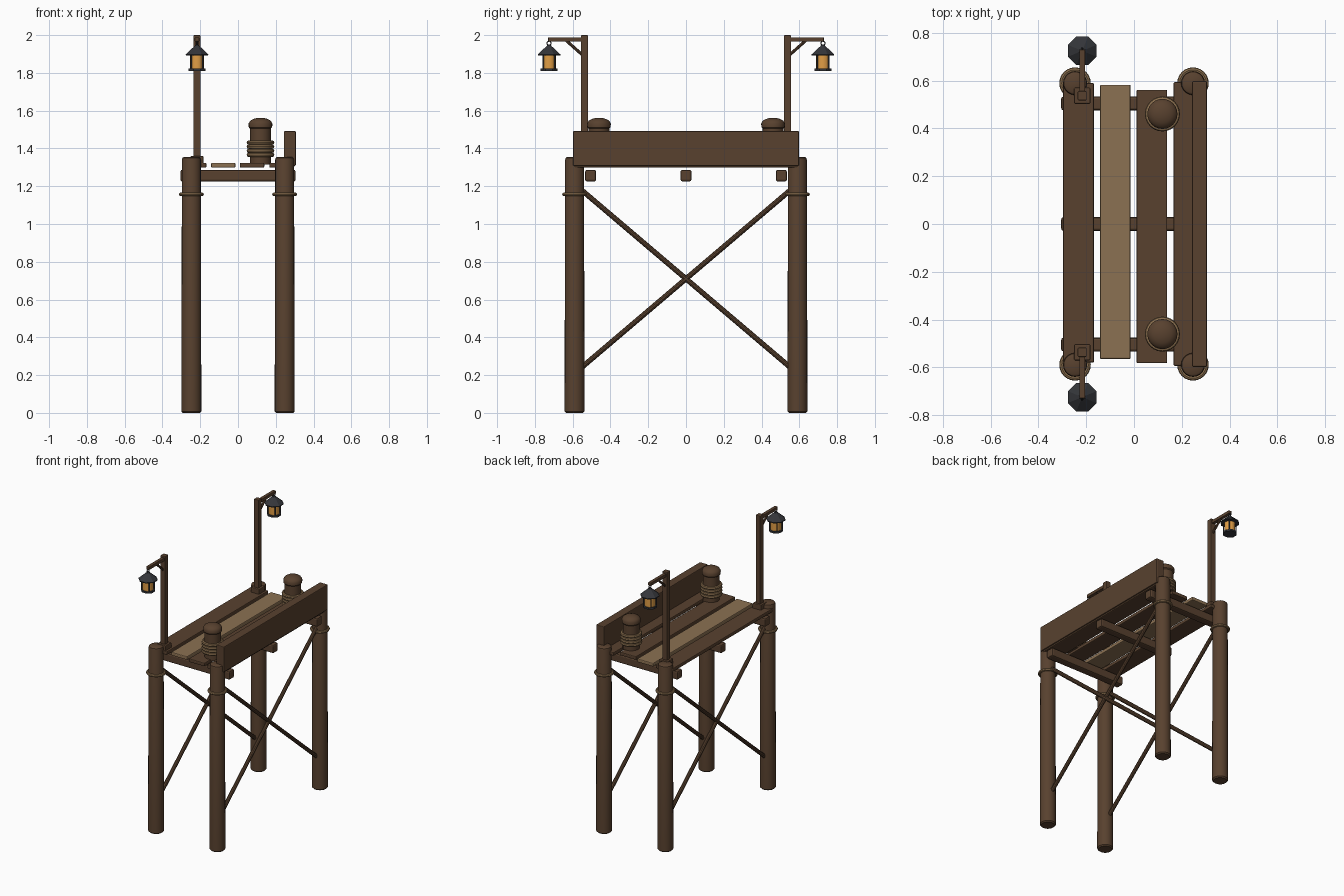
import bpy, bmesh, math
from mathutils import Vector

if "Cube" in bpy.data.objects:
    bpy.data.objects.remove(bpy.data.objects["Cube"])


def material(name, rgb):
    m = bpy.data.materials.new(name)
    m.diffuse_color = (*rgb, 1)
    m.use_nodes = True
    m.node_tree.nodes["Principled BSDF"].inputs["Base Color"].default_value = m.diffuse_color
    return m


TIMBER = material("dark timber", (0.098, 0.053, 0.028))
PALE = material("pale timber", (0.26, 0.165, 0.085))
ROPE = material("rope", (0.25, 0.155, 0.075))
IRON = material("dark iron", (0.035, 0.037, 0.043))
AMBER = material("amber glass", (0.75, 0.34, 0.06))


def finish(ob, name, mat, smooth=True):
    ob.name = name
    ob.data.materials.append(mat)
    if smooth:
        bpy.ops.object.shade_smooth_by_angle(angle=math.radians(35))
    return ob


def box(name, lo, hi, mat, bevel=0.005):
    """Bevelled box between two corners."""
    lo, hi = Vector(lo), Vector(hi)
    bpy.ops.mesh.primitive_cube_add(size=1, location=(lo + hi) / 2)
    ob = bpy.context.object
    ob.scale = hi - lo
    bpy.ops.object.transform_apply(location=False, rotation=False, scale=True)
    if bevel:
        b = ob.modifiers.new("bevel", 'BEVEL')
        b.width, b.segments = bevel, 2
    return finish(ob, name, mat, False)


def lathe(name, profile, centre, mat, sides=20, turn=0.0):
    """Spin (radius, z) points around a vertical axis, capping both ends."""
    bm = bmesh.new()
    rings = []
    for r, z in profile:
        rings.append([bm.verts.new((r * math.cos(turn + math.tau * i / sides),
                                    r * math.sin(turn + math.tau * i / sides), z))
                      for i in range(sides)])
    for a, b in zip(rings, rings[1:]):
        for i in range(sides):
            j = (i + 1) % sides
            bm.faces.new((a[i], a[j], b[j], b[i]))
    bm.faces.new(rings[0][::-1])
    bm.faces.new(rings[-1])
    me = bpy.data.meshes.new(name)
    bm.to_mesh(me)
    bm.free()
    ob = bpy.data.objects.new(name, me)
    bpy.context.collection.objects.link(ob)
    bpy.ops.object.select_all(action='DESELECT')
    ob.select_set(True)
    bpy.context.view_layer.objects.active = ob
    ob.location = (centre[0], centre[1], 0)
    return finish(ob, name, mat, sides > 8)


def rod(name, a, b, radius, mat, sides=10):
    """Round bar between two points."""
    a, b = Vector(a), Vector(b)
    bpy.ops.mesh.primitive_cylinder_add(vertices=sides, radius=radius, depth=(b - a).length,
                                        location=(a + b) / 2)
    ob = bpy.context.object
    ob.rotation_euler = (b - a).to_track_quat('Z', 'Y').to_euler()
    return finish(ob, name, mat)


def ring(name, centre, major, minor, mat, rot=(0, 0, 0)):
    bpy.ops.mesh.primitive_torus_add(major_radius=major, minor_radius=minor, major_segments=24,
                                     minor_segments=8, location=centre, rotation=rot)
    return finish(bpy.context.object, name, mat)


# Piles with rope lashings
for x in (-0.247, 0.247):
    for y in (-0.59, 0.59):
        lathe("pile", [(0.045, 0), (0.053, 0.008), (0.050, 1.34), (0.047, 1.35), (0.038, 1.356)],
              (x, y), TIMBER)
        ring("pile_lashing", (x, y, 1.157), 0.056, 0.010, ROPE)

# Crossed braces along both long sides
for x in (-0.247, 0.247):
    for s in (-1, 1):
        rod("cross_brace", (x, -0.585 * s, 0.213), (x, 0.585 * s, 1.207), 0.014, TIMBER)

# Beams under the deck
for y in (-0.505, 0, 0.505):
    box("deck_beam", (-0.305, y - 0.029, 1.225), (0.305, y + 0.029, 1.287), TIMBER, 0.01)

# Deck planks: x range, y range, material
for x0, x1, y0, y1, mat in ((-0.297, -0.167, -0.58, 0.59, TIMBER),
                            (-0.143, -0.014, -0.566, 0.583, PALE),
                            (0.010, 0.139, -0.583, 0.562, TIMBER),
                            (0.166, 0.298, -0.595, 0.595, TIMBER)):
    box("deck_plank", (x0, y0, 1.298), (x1, y1, 1.324), mat, 0.006)

# Raised side board
box("side_board", (0.243, -0.598, 1.308), (0.306, 0.598, 1.492), TIMBER)

for s in (-1, 1):
    # Mooring bollard with coiled rope
    bx, by = 0.119, 0.461 * s
    lathe("bollard", [(0.056, 1.315), (0.055, 1.505), (0.062, 1.512), (0.063, 1.532),
                      (0.055, 1.546), (0.038, 1.556), (0.015, 1.562)], (bx, by), TIMBER, 24)
    for i in range(4):
        ring("rope_coil", (bx, by, 1.366 + 0.0215 * i), 0.062, 0.0115, ROPE)

    # Lantern post, foot, arm and brace
    px, py, ly = -0.217, 0.537 * s, 0.725 * s
    box("lantern_post", (px - 0.019, py - 0.019, 1.31), (px + 0.019, py + 0.019, 2.0), TIMBER, 0.004)
    box("post_foot", (px - 0.034, py - 0.034, 1.315), (px + 0.034, py + 0.034, 1.36), TIMBER)
    ya, yb = sorted((py, 0.73 * s))
    box("lantern_arm", (px - 0.012, ya, 1.965), (px + 0.012, yb, 1.988), TIMBER, 0.003)
    rod("arm_brace", (px, 0.635 * s, 1.972), (px, 0.545 * s, 1.892), 0.008, TIMBER, 8)

    # Lantern: hook, roof, glass, corner bars and base
    c = (px, ly)
    ring("lantern_hook", (px, ly, 1.957), 0.011, 0.003, IRON, (0, math.pi / 2, 0))
    t = math.pi / 8
    lathe("lantern_roof", [(0.064, 1.892), (0.065, 1.898), (0.014, 1.942), (0.008, 1.95)],
          c, IRON, 8, t)
    lathe("lantern_glass", [(0.036, 1.822), (0.036, 1.894)], c, AMBER, 16)
    lathe("lantern_base", [(0.048, 1.811), (0.048, 1.823)], c, IRON, 8, t)
    for k in range(4):
        a = math.pi / 4 + k * math.pi / 2
        dx, dy = 0.042 * math.cos(a), 0.042 * math.sin(a)
        rod("lantern_bar", (px + dx, ly + dy, 1.818), (px + dx, ly + dy, 1.897), 0.004, IRON, 6)
